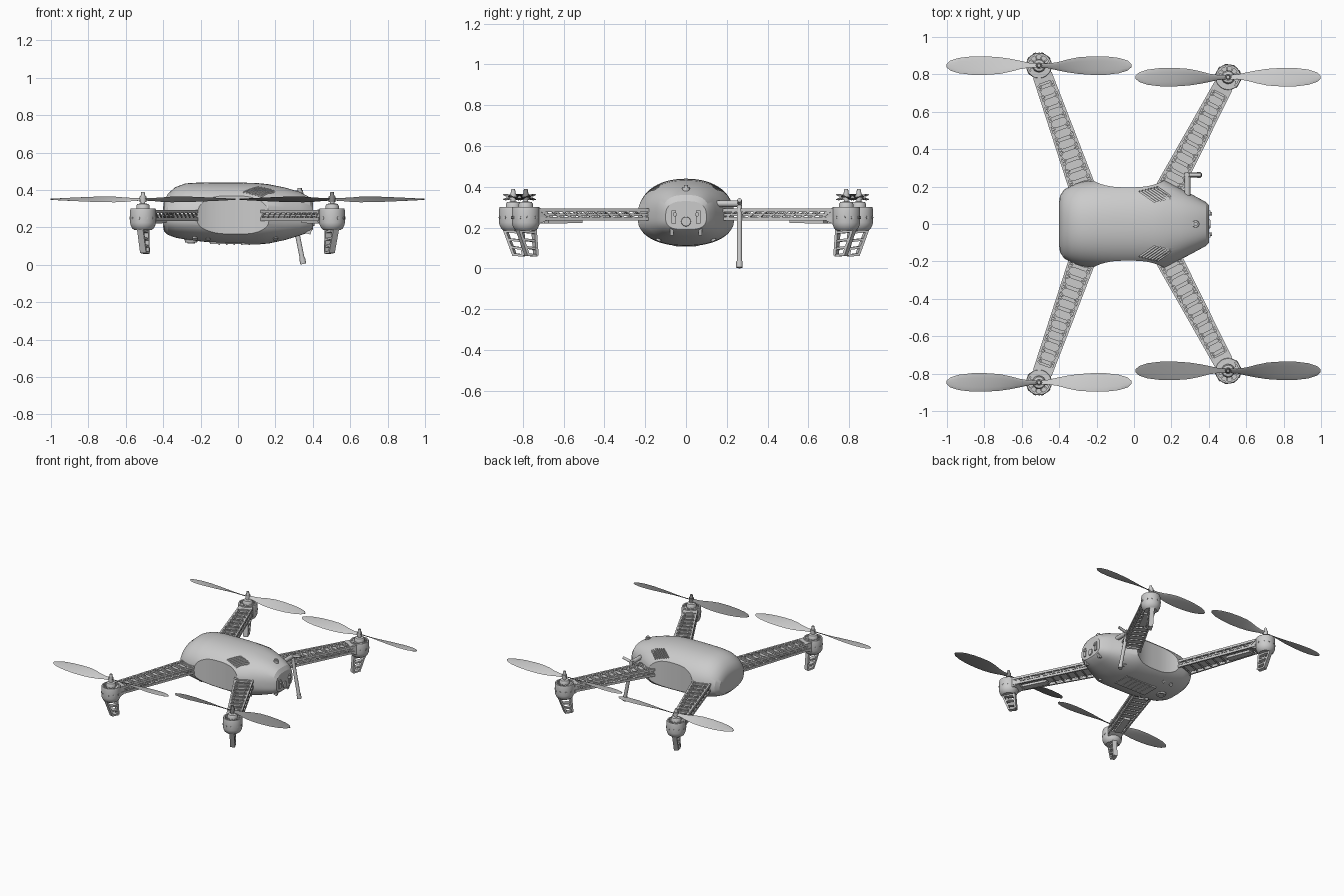
import bpy, bmesh, math
from mathutils import Matrix, Vector

if "Cube" in bpy.data.objects:
    bpy.data.objects.remove(bpy.data.objects["Cube"], do_unlink=True)


def material(name, v):
    m = bpy.data.materials.new(name)
    m.use_nodes = True
    m.diffuse_color = (v, v, v, 1)
    m.node_tree.nodes["Principled BSDF"].inputs["Base Color"].default_value = (v, v, v, 1)
    return m


light_grey = material("light grey", 0.6)
dark_grey = material("dark grey", 0.25)


def make(name, bm, matrix=Matrix(), mat=light_grey):
    bmesh.ops.recalc_face_normals(bm, faces=bm.faces[:])
    me = bpy.data.meshes.new(name)
    bm.to_mesh(me)
    bm.free()
    me.transform(matrix)
    me.materials.append(mat)
    ob = bpy.data.objects.new(name, me)
    bpy.context.collection.objects.link(ob)
    return ob


def smooth(ob, angle=30):
    bpy.ops.object.select_all(action='DESELECT')
    ob.select_set(True)
    bpy.context.view_layer.objects.active = ob
    bpy.ops.object.shade_smooth_by_angle(angle=math.radians(angle))


def frame(p, q, axis):
    p, q = Vector(p), Vector(q)
    up = 'Z' if axis == 'X' else 'Y'
    rot = (q - p).to_track_quat(axis, up).to_matrix().to_4x4()
    return Matrix.Translation((p + q) / 2) @ rot, (q - p).length


def bar(bm, p, q, w, h):
    m, length = frame(p, q, 'X')
    bmesh.ops.create_cube(bm, size=1, matrix=m @ Matrix.Diagonal((length, w, h, 1)))


def rod(bm, p, q, r, r2=None, n=16):
    m, length = frame(p, q, 'Z')
    bmesh.ops.create_cone(bm, cap_ends=True, segments=n, radius1=r,
                          radius2=r if r2 is None else r2, depth=length, matrix=m)


def loft(bm, rings):
    loops = [[bm.verts.new(p) for p in ring] for ring in rings]
    n = len(loops[0])
    for a, b in zip(loops, loops[1:]):
        for i in range(n):
            bm.faces.new((a[i], a[(i + 1) % n], b[(i + 1) % n], b[i]))
    bm.faces.new(loops[0])
    bm.faces.new(loops[-1])


def lathe(bm, profile, n=32):
    loft(bm, [[(r * math.cos(2 * math.pi * i / n), r * math.sin(2 * math.pi * i / n), z)
               for i in range(n)] for r, z in profile])


# Body shell: x, half width, bottom, top
SECTIONS = [(-.40, .12, .20, .31), (-.396, .15, .18, .34), (-.375, .182, .16, .38),
            (-.335, .208, .145, .415), (-.28, .225, .135, .435), (-.2, .236, .125, .44),
            (-.1, .24, .115, .44), (0, .24, .112, .44), (.1, .24, .11, .437), (.16, .239, .113, .431),
            (.25, .19, .132, .413), (.33, .147, .156, .39), (.385, .117, .175, .36), (.402, .1, .19, .33)]


def power(v, e):
    return math.copysign(abs(v) ** e, v)


def section(x, w, lo, hi, n=64):
    # Rounder amidships, boxier towards the tail
    e = 2 / (2.2 + max(0, x - .16) * 2.5)
    pts = []
    for i in range(n):
        a = 2 * math.pi * i / n
        s = power(math.sin(a), e)
        pts.append((x, w * power(math.cos(a), e), .25 + s * (hi - .25 if s > 0 else .25 - lo)))
    return pts


bm = bmesh.new()
loft(bm, [section(*s) for s in SECTIONS])
body = make("body_shell", bm)

# Cutters: hollow side panels and vent slots
cutters = []
bm = bmesh.new()
for side in (1, -1):
    edge = [(-.03 + .22 * t, side * (.196 + .055 * abs(t) ** 2.8)) for t in [i / 16 for i in range(-16, 17)]]
    plan = edge + [(.19, side * .4), (-.25, side * .4)]
    loft(bm, [[(x, y, z) for x, y in plan] for z in (0, .6)])
cutters.append(make("side_panel_cutter", bm))


def top_z(y):
    return .25 + .184 * (1 - (abs(y) / .24) ** 2.2) ** (1 / 2.2)


bm = bmesh.new()
for side in (1, -1):
    for i in range(7):
        cx, cy = .07 + .0155 * i, .147 + .004 * i
        ends = []
        for t in (-.042, .042):
            y = cy - t * .7
            ends.append((cx + t, side * y, top_z(y) + .004))
        bar(bm, *ends, .007, .03)
cutters.append(make("vent_slot_cutter", bm))

bpy.context.view_layer.objects.active = body
for c in cutters:
    mod = body.modifiers.new(c.name, 'BOOLEAN')
    mod.operation, mod.solver, mod.object = 'DIFFERENCE', 'EXACT', c
    bpy.ops.object.modifier_apply(modifier=mod.name)
for c in cutters:
    bpy.data.objects.remove(c, do_unlink=True)
smooth(body, 23)

# Top button
bm = bmesh.new()
rod(bm, (.33, 0, .37), (.33, 0, .40), .02, .018)
rod(bm, (.33, 0, .40), (.33, 0, .41), .011)
smooth(make("top_button", bm))

# Tail connectors and port
bm = bmesh.new()
for side in (1, -1):
    bar(bm, (.40, side * .06, .22), (.40, side * .06, .285), .022, .02)
    rod(bm, (.39, side * .055, .265), (.418, side * .055, .265), .01)
    bar(bm, (.375, side * .07, .165), (.385, side * .07, .2), .016, .025)
rod(bm, (.39, 0, .23), (.41, 0, .23), .026, .022, 24)
smooth(make("tail_connectors", bm))

# Underside battery door, sensor and shell screws
bm = bmesh.new()
bar(bm, (-.15, 0, .117), (.12, 0, .115), .13, .012)
for i in range(5):
    bar(bm, (-.1 + .04 * i, -.05, .11), (-.1 + .04 * i, .05, .11), .01, .006)
make("battery_door", bm)
bm = bmesh.new()
rod(bm, (-.25, 0, .15), (-.25, 0, .12), .04, .032, 24)
rod(bm, (-.25, 0, .125), (-.25, 0, .115), .02)
smooth(make("belly_sensor", bm))
bm = bmesh.new()
for side in (1, -1):
    for x in (-.23, -.16, .1, .2):
        rod(bm, (x, side * .125, .155), (x, side * .138, .136), .013)
smooth(make("shell_screws", bm))

# Antenna on the tail side
bm = bmesh.new()
rod(bm, (.285, .13, .318), (.285, .275, .318), .016)
rod(bm, (.285, .262, .318), (.36, .262, .335), .010)
rod(bm, (.283, .262, .335), (.345, .262, .025), .013)
rod(bm, (.343, .262, .035), (.349, .262, .004), .016)
smooth(make("antenna", bm))

# Blade outline: radius, half chord, sweep, pitch in degrees
BLADE = [(.0, .013, 0, 25), (.05, .015, -.002, 32), (.1, .025, -.004, 28), (.15, .037, -.002, 24),
         (.21, .047, 0, 19), (.28, .051, 0, 15), (.36, .05, 0, 11), (.43, .041, 0, 8),
         (.475, .026, 0, 6), (.495, .008, 0, 5)]


def propeller(hand):
    bm = bmesh.new()
    for turn in (0, math.pi):
        rings = []
        for r, c, sweep, pitch in BLADE:
            a = math.radians(pitch) * hand
            ring = []
            for i in range(12):
                t = 2 * math.pi * i / 12
                y, z = c * math.cos(t) + sweep * hand, .003 * math.sin(t)
                p = Vector((r, y * math.cos(a) - z * math.sin(a), .35 + y * math.sin(a) + z * math.cos(a)))
                ring.append(Matrix.Rotation(turn, 3, 'Z') @ p)
            rings.append(ring)
        loft(bm, rings)
    rod(bm, (0, 0, .335), (0, 0, .365), .018)
    rod(bm, (0, 0, .365), (0, 0, .39), .013, .009)
    return bm


# Long hexagon with a blunt tip, in cell units
HEXAGON = [(-.15, -.85), (.15, -.85), (.4, -.55), (.4, .55), (.15, .85), (-.15, .85), (-.4, .55), (-.4, -.55)]


def arm_truss(length):
    # Local x runs outward along the arm, from inside the body to the motor
    bm = bmesh.new()
    def half(u):
        return .067 - .022 * u / length
    end = length - .055
    for s in (1, -1):
        for z in (.285, .243):
            bar(bm, (0, s * half(0), z), (end, s * half(end), z), .012, .017)
    cells = 12
    step = end / cells
    for i in range(cells):
        u, v = i * step, (i + 1) * step
        mid = (u + v) / 2
        for z in (.286, .241):
            bar(bm, (u, -half(u), z), (u, half(u), z), .007, .01)
        pts = [(mid + a * step, b * half(mid), .287) for a, b in HEXAGON]
        for p, q in zip(pts, pts[1:] + pts[:1]):
            bar(bm, p, q, .009, .014)
        for s in (1, -1):
            bar(bm, (u, s * half(u), .243), (v, s * half(v), .285), .007, .007)
    # Inner web and underside keel
    loft(bm, [[(u, -half(u), .258), (u, half(u), .258), (u, half(u), .27), (u, -half(u), .27)]
              for u in (0, end)])
    bar(bm, (length * .6, 0, .232), (length * .85, 0, .229), .05, .018)
    # Flared neck that joins the motor pod
    loft(bm, [[(u, -w, lo), (u, w, lo), (u, w, hi), (u, -w, hi)]
              for u, w, lo, hi in ((end - .04, .046, .236, .293), (end + .01, .05, .218, .296), (length, .05, .205, .298))])
    return bm


def motor_pod():
    # Pod with an open spoked rim around the motor bell
    bm = bmesh.new()
    lathe(bm, [(.045, .185), (.058, .195), (.066, .212), (.069, .225), (.069, .29), (.066, .302),
               (.056, .302), (.056, .282)])
    lathe(bm, [(.036, .28), (.036, .314), (.03, .325), (.012, .328), (.012, .345)], 24)
    for i in range(10):
        a = 2 * math.pi * i / 10
        d = Vector((math.cos(a), math.sin(a), 0))
        bar(bm, d * .03 + Vector((0, 0, .296)), d * .06 + Vector((0, 0, .296)), .008, .008)
        rod(bm, d * .06 + Vector((0, 0, .25)), d * .0715 + Vector((0, 0, .25)), .008, n=8)
    return bm


def landing_leg():
    # Ladder leg leaning inward
    bm = bmesh.new()
    top_out, low_out = Vector((.045, 0, .20)), Vector((-.008, 0, .064))
    top_in, low_in = Vector((-.045, 0, .20)), Vector((-.056, 0, .064))
    bar(bm, top_out, low_out, .034, .013)
    bar(bm, top_in, low_in, .034, .013)
    for t in (.12, .42, .7, .97):
        bar(bm, top_out.lerp(low_out, t), top_in.lerp(low_in, min(1, t + .06)), .032, .012)
    return bm


# Four arms, each with pod, leg and propeller
for end, mx, my, rx, ry in (("tapered_end", .503, .785, .15, .12), ("blunt_end", -.508, .847, -.25, .12)):
    for label, side in (("back", 1), ("front", -1)):
        name = f"{label}_{end}_"
        motor, root = Vector((mx, my * side, 0)), Vector((rx, ry * side, 0))
        d = motor - root
        turn = Matrix.Rotation(math.atan2(d.y, d.x), 4, 'Z')
        at_motor = Matrix.Translation(motor)
        make(name + "arm", arm_truss(d.length), Matrix.Translation(root) @ turn)
        smooth(make(name + "motor_pod", motor_pod(), at_motor @ turn))
        make(name + "landing_leg", landing_leg(), at_motor @ turn)
        # The propeller at the front tapered corner is the dark one
        dark = mx > 0 and side < 0
        hand = side if mx < 0 else -side
        smooth(make(name + "propeller", propeller(hand), at_motor, dark_grey if dark else light_grey), 50)
